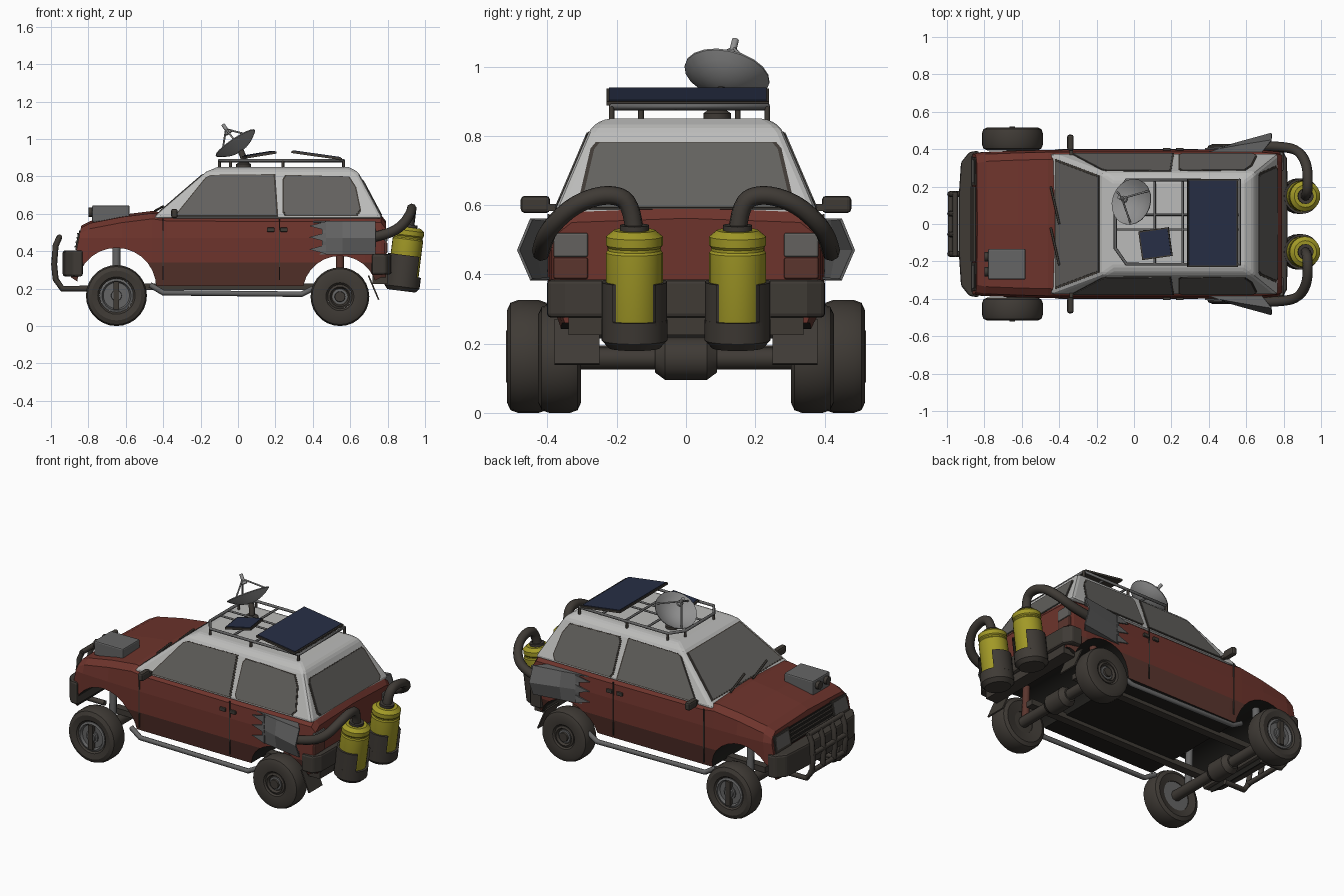
import bpy, bmesh, math
from mathutils import Vector, Euler, Matrix

if "Cube" in bpy.data.objects:
    bpy.data.objects.remove(bpy.data.objects["Cube"])

def material(name, c):
    m = bpy.data.materials.new(name)
    m.diffuse_color = (*c, 1)
    m.use_nodes = True
    m.node_tree.nodes["Principled BSDF"].inputs["Base Color"].default_value = m.diffuse_color
    return m

RED = material("rust_red", (.155, .034, .025))
DIRT = material("dirty_red", (.105, .036, .027))
WHITE = material("roof_white", (.5, .5, .49))
DARK = material("dark_rubber", (.05, .043, .036))
GLASS = material("dusty_glass", (.125, .12, .112))
YELLOW = material("tank_yellow", (.36, .32, .02))
NAVY = material("solar_navy", (.02, .028, .06))
GREY = material("plate_grey", (.13, .13, .13))
METAL = material("light_metal", (.28, .28, .28))
BLACK = material("underside_black", (.016, .015, .013))

def finish(name, bm, mats, smooth=False):
    bmesh.ops.remove_doubles(bm, verts=bm.verts, dist=1e-5)
    bmesh.ops.recalc_face_normals(bm, faces=bm.faces)
    me = bpy.data.meshes.new(name)
    bm.to_mesh(me)
    bm.free()
    for m in mats:
        me.materials.append(m)
    ob = bpy.data.objects.new(name, me)
    bpy.context.collection.objects.link(ob)
    if smooth:
        bpy.ops.object.select_all(action='DESELECT')
        ob.select_set(True)
        bpy.context.view_layer.objects.active = ob
        bpy.ops.object.shade_smooth_by_angle(angle=.6)
    return ob

def bevel(ob, w, n=2):
    b = ob.modifiers.new("bevel", 'BEVEL')
    b.width, b.segments = w, n
    return ob

def box(name, c, size, mat, rot=(0, 0, 0), bev=0):
    bm = bmesh.new()
    M = Matrix.Translation(c) @ Euler(rot).to_matrix().to_4x4() @ Matrix.Diagonal((*size, 1))
    bmesh.ops.create_cube(bm, size=1, matrix=M)
    ob = finish(name, bm, [mat])
    return bevel(ob, bev) if bev else ob

def lathe(name, prof, mat, loc, axis=(0, 0, 1), seg=24, a0=0, a1=math.tau):
    bm = bmesh.new()
    q = Vector((0, 0, 1)).rotation_difference(Vector(axis))
    rings = []
    for i in range(seg + 1):
        a = a0 + (a1 - a0) * i / seg
        rings.append([bm.verts.new(q @ Vector((r * math.cos(a), r * math.sin(a), h)) + Vector(loc)) for r, h in prof])
    for A, B in zip(rings, rings[1:]):
        for j in range(len(prof) - 1):
            bm.faces.new((A[j], B[j], B[j + 1], A[j + 1]))
    return finish(name, bm, [mat], True)

def loft(name, sections, mats, caps=True, closed=True):
    bm = bmesh.new()
    rows = [[bm.verts.new(p) for p in s] for s in sections]
    n = len(rows[0])
    for A, B in zip(rows, rows[1:]):
        for j in range(n if closed else n - 1):
            k = (j + 1) % n
            bm.faces.new((A[j], A[k], B[k], B[j]))
    if caps:
        bm.faces.new(rows[0])
        bm.faces.new(rows[-1])
    return finish(name, bm, mats)

def prism(name, plan, z0, z1, mat, bev=.012):
    return bevel(loft(name, [[(x, y, z) for x, y in plan] for z in (z0, z1)], [mat]), bev)

def plate(name, pts, mat, t=.005, grow=1.0):
    pts = [Vector(p) for p in pts]
    c = sum(pts, Vector()) / len(pts)
    n = sum(((a - c).cross(b - c) for a, b in zip(pts, pts[1:] + pts[:1])), Vector()).normalized()
    if n.dot(c - Vector((0, 0, .5))) < 0:
        n = -n
    pts = [c + (p - c) * grow for p in pts]
    return loft(name, [[p - n * .002 for p in pts], [p + n * t for p in pts]], [mat])

def tube(name, pts, r, mat, curved=False, cyclic=False):
    cu = bpy.data.curves.new(name, 'CURVE')
    cu.dimensions, cu.bevel_depth, cu.bevel_resolution, cu.use_fill_caps = '3D', r, 2, True
    sp = cu.splines.new('NURBS' if curved else 'POLY')
    sp.points.add(len(pts) - 1)
    for p, co in zip(sp.points, pts):
        p.co = (*co, 1)
    sp.use_cyclic_u = cyclic
    if curved:
        sp.order_u, sp.use_endpoint_u, sp.resolution_u = 3, True, 5
    cu.materials.append(mat)
    ob = bpy.data.objects.new(name, cu)
    bpy.context.collection.objects.link(ob)

# lower body: lofted along x, wheel arches cut out
ARCHES = [(-.65, .205, .213), (.545, .175, .2)]
secs = []
for x, zt, w, lean in [(-.84, .525, .375, .2), (-.79, .55, .385, .1), (-.62, .583, .392, 0), (-.46, .603, .396, 0),
                       (-.38, .592, .397, 0), (.2, .588, .398, 0), (.68, .587, .396, 0), (.765, .583, .388, 0), (.79, .55, .38, 0)]:
    zb = .215 if -.8 < x < .7 else .26
    half = [(w - .03, zb), (w, .34), (w, .47), (w - .012, zt - .03), (w - .05, zt)]
    ring = half + [(0, zt + .012)] + [(-y, z) for y, z in half[::-1]]
    secs.append([(x - lean * (zt - z), y, z) for y, z in ring])
body = loft("car_body", secs, [RED, DIRT, BLACK])
cutters = []
for ax, az, r in ARCHES:
    c = lathe("arch_cutter", [(0, -.6), (r, -.6), (r, .6), (0, .6)], BLACK, (ax, 0, az), (0, 1, 0), 28)
    c.hide_render = True
    m = body.modifiers.new("arch", 'BOOLEAN')
    m.operation, m.object, m.solver = 'DIFFERENCE', c, 'EXACT'
    cutters.append(c)
cut = bpy.data.meshes.new_from_object(body.evaluated_get(bpy.context.evaluated_depsgraph_get()))
body.modifiers.clear()
body.data = cut
for c in cutters:
    bpy.data.objects.remove(c)
cut.materials.clear()
for m in (RED, DIRT, BLACK):
    cut.materials.append(m)
for f in cut.polygons:
    inside = abs(f.normal.y) < .5 and any(abs(math.hypot(f.center.x - a, f.center.z - z) - r) < .02 for a, z, r in ARCHES)
    f.material_index = 2 if f.normal.z < -.5 or inside else 1 if f.center.z < .335 and abs(f.normal.y) > .5 else 0

# cabin
def rect(x0, x1, y, z):
    return [(x0, -y, z), (x1, -y, z), (x1, y, z), (x0, y, z)]
cabin = loft("cabin", [rect(-.46, .775, .382, .575), rect(-.17, .642, .275, .825), rect(-.11, .59, .235, .85)], [WHITE])
bevel(cabin, .018)

# windows with dark seals
side_y = lambda z: .382 - (z - .575) * .428
front_x = lambda z: -.46 + (z - .575) * 1.16
rear_x = lambda z: .775 - (z - .575) * .532
panes = {"windshield": [(front_x(z), y, z) for y, z in [(-.335, .612), (.335, .612), (.25, .808), (-.25, .808)]],
         "rear_window": [(rear_x(z), y, z) for y, z in [(-.28, .592), (.28, .592), (.3, .61), (.265, .76), (.25, .778), (-.25, .778), (-.265, .76), (-.3, .61)]]}
for s in (1, -1):
    for nm, pr in [("front", [(-.33, .592), (.205, .592), (.19, .808), (-.14, .804), (-.17, .79)]),
                   ("back", [(.26, .592), (.63, .592), (.65, .62), (.625, .74), (.59, .795), (.26, .803), (.245, .78), (.245, .61)])]:
        panes[f"{nm}_side_window_{s}"] = [(x, s * side_y(z), z) for x, z in pr]
for nm, p in panes.items():
    plate(nm + "_seal", p, DARK, .002, 1.04)
    plate(nm, p, GLASS, .005)
for y in (-.02, .2):
    tube("wiper", [(-.445, y, .615), (-.4, y - .2, .64)], .006, DARK)

# bumpers, grille and lights
def mirrored(h):
    return h + [(x, -y) for x, y in h[::-1]]
prism("front_bumper", mirrored([(-.83, .392), (-.88, .385), (-.925, .33), (-.937, .15)]), .265, .405, DARK)
prism("rear_bumper", mirrored([(.715, .402), (.79, .4), (.818, .35), (.822, .15)]), .275, .385, DARK)
box("rear_valance", (.76, 0, .255), (.08, .68, .06), DARK)
nose = lambda z: -.84 - .2 * (.525 - z)
plate("grille", [(nose(z), y, z) for y, z in [(-.2, .41), (.2, .41), (.2, .505), (-.2, .505)]], BLACK, .005)
for i in range(4):
    z = .425 + i * .023
    box("grille_slat", (nose(z) - .008, 0, z), (.012, .4, .008), DARK)
for s in (1, -1):
    plate("headlight_frame", [(nose(z), s * y, z) for y, z in [(.205, .405), (.36, .405), (.355, .505), (.205, .51)]], DARK, .006)
    plate("headlight", [(nose(z), s * y, z) for y, z in [(.22, .42), (.35, .42), (.34, .495), (.22, .495)]], GLASS, .009)
    box("tail_light_top", (.789, s * .333, .485), (.018, .1, .07), GLASS, bev=.006)
    box("tail_light_bottom", (.789, s * .333, .418), (.018, .1, .062), DIRT, bev=.006)
    # door seams, handles, mirrors, sill bars
    for x in (-.4, .222):
        box("door_seam", (x, s * .397, .41), (.006, .006, .33), DARK)
    for x in (.175, .245):
        box("door_handle", (x, s * .4, .515), (.04, .015, .022), DARK, bev=.004)
    box("side_mirror", (-.34, s * .435, .602), (.035, .085, .05), DARK, bev=.012)
    box("mirror_arm", (-.335, s * .385, .593), (.02, .06, .02), DARK)
    tube("sill_bar", [(-.47, s * .375, .22), (-.4, s * .385, .178), (.34, s * .385, .17), (.41, s * .375, .205)], .015, GREY)
    box("frame_rail", (-.05, s * .2, .21), (1.3, .05, .035), DARK)
    box("mud_flap", (.725, s * .315, .205), (.008, .13, .14), DARK, (0, -.4, 0))
    # exhaust scoop on the rear flank
    hexa = lambda x, a, b: [(x - .05, s * .385, .56), (x, s * a, .562), (x, s * b, .47), (x, s * a, .383), (x - .05, s * .385, .385)]
    scoop = loft("side_scoop", [hexa(.45, .402, .408), hexa(.56, .422, .44), hexa(.735, .45, .488)], [GREY], False, False)
    so = scoop.modifiers.new("thick", 'SOLIDIFY')
    so.thickness = .008
    for z in (.41, .475, .535):
        plate("scoop_spike", [(.47, s * .408, z - .024), (.38, s * .4, z), (.47, s * .408, z + .024)], GREY, .006)
    # fuel tank, holder and pipe
    axis, base = (.127, 0, 1), Vector((.875, s * .149, .2))
    lathe("fuel_tank", [(0, 0), (.075, 0), (.082, .02), (.082, .265), (.077, .272), (.077, .28), (.082, .287), (.082, .312), (.06, .33), (0, .33)], YELLOW, base, axis)
    lathe("tank_collar", [(.03, .32), (.042, .32), (.042, .345), (0, .345)], DARK, base, axis, 16)
    lathe("holder_cup", [(0, -.012), (.075, -.012), (.095, .01), (.095, .07), (.08, .07)], DARK, base, axis)
    lathe("holder_wall", [(.083, .06), (.095, .06), (.095, .18), (.083, .18), (.083, .06)], DARK, base, axis, 20, .7, math.tau - .7)
    box("holder_bracket", (.825, s * .149, .32), (.05, .1, .08), DARK)
    tube("tank_pipe", [(.915, s * .149, .52), (.925, s * .155, .61), (.93, s * .225, .635), (.925, s * .32, .605),
                       (.88, s * .395, .535), (.79, s * .415, .485), (.66, s * .418, .465)], .027, DARK, True)

# wheels, axles and struts
for x, r, y0, hub in [(-.65, .163, .455, .09), (.545, .157, .365, .065)]:
    for s in (1, -1):
        loc, ax = (x, s * y0, r), (0, s, 0.0001)
        lathe("tyre", [(hub, .045), (hub + .01, .056), (r - .03, .062), (r - .008, .052), (r, .03), (r, -.03), (r - .008, -.052),
                       (r - .03, -.062), (hub, -.05), (hub, .045)], DARK, loc, ax, 28)
        lathe("wheel_rim", [(0, -.045), (hub, -.045), (hub, .05), (hub - .012, .055), (hub - .02, .04), (.03, .04), (.027, .06), (0, .06)], GREY if x < 0 else DARK, loc, ax)
        lathe("hub_cap", [(.04, .035), (.04, .048), (.02, .05), (0, .05)], GREY, loc, ax, 12)
        if x < 0:
            box("hub_bar", (x, s * (y0 + .05), r), (.03, .03, .15), DARK)
        tube("strut", [(x, s * .3, r), (x, s * .29, .43)], .022, DIRT if x > 0 else GREY)
    tube("axle", [(x, -y0, r), (x, y0, r)], .032, DARK)
    lathe("differential", [(0, -.09), (.04, -.09), (.062, -.06), (.062, .06), (.04, .09), (0, .09)], DARK, (x, 0, r), (0, 1, 0), 12)

# bull bar
bar = lambda y: [(-.955, y, .475), (-.975, y, .43), (-.983, y, .33), (-.975, y, .25), (-.94, y, .2), (-.8, y, .2)]
for y in (-.16, -.055, .055, .16):
    tube("bull_bar_upright", bar(y) if abs(y) > .1 else bar(y)[:4], .016, DARK)
for x, z in [(-.955, .475), (-.98, .36), (-.972, .25)]:
    tube("bull_bar_cross", [(x, -.17, z), (x, .17, z)], .015, DARK)

# hood intake box
box("hood_box", (-.68, -.215, .6), (.2, .165, .09), GREY, bev=.008)
for y in (-.255, -.175):
    tube("intake_tube", [(-.7, y, .608), (-.8, y, .608)], .025, DARK)

# roof rack
rail = [(-.1, -.13), (-.04, -.215), (.565, -.215), (.565, .235), (-.04, .235), (-.1, .15)]
tube("rack_rail", [(x, y, .885) for x, y in rail], .009, GREY, cyclic=True)
for x, y in rail + [(.24, -.215), (.24, .235)]:
    tube("rack_post", [(x, y, .83), (x, y, .885)], .008, DARK)
for x in (.11, .26, .42):
    tube("rack_cross_bar", [(x, -.215, .88), (x, .235, .88)], .007, GREY)
for y in (-.03, .05):
    tube("rack_long_bar", [(-.1, y, .88), (.565, y, .88)], .006, GREY)

# solar panels
for nm, c, sz, rot in [("large", (.42, .005, .912), (.272, .47), (0, .14, 0)), ("small", (.115, -.105, .915), (.165, .155), (0, -.16, .14))]:
    box(nm + "_panel_frame", c, (*sz, .012), DARK, rot)
    box(nm + "_solar_panel", Vector(c) + Vector((0, 0, .005)), (sz[0] - .014, sz[1] - .014, .01), NAVY, rot)

# satellite dish
n = Vector((-.55, .2, .82)).normalized()
v = Vector((.015, .108, .935))
outer = [(.125 * i / 5, .05 * (i / 5) ** 2) for i in range(6)]
lathe("dish", outer + [(r, h + .005) for r, h in outer[::-1]], METAL, v, n, 20)
tip = v + n * .145
lathe("dish_feed", [(0, -.03), (.018, -.03), (.018, -.015), (.01, -.01), (.01, .03), (0, .03)], METAL, tip, n, 12)
q = Vector((0, 0, 1)).rotation_difference(n)
for k in range(3):
    a = k * math.tau / 3 + .5
    tube("feed_strut", [v + q @ Vector((.115 * math.cos(a), .115 * math.sin(a), .045)), tip], .005, METAL)
tube("dish_mast", [(.03, .09, .84), (.03, .095, .9), v], .017, DARK)
lathe("mast_base", [(.04, 0), (.04, .02), (.025, .03), (0, .03)], DARK, (.03, .09, .845), seg=12)
